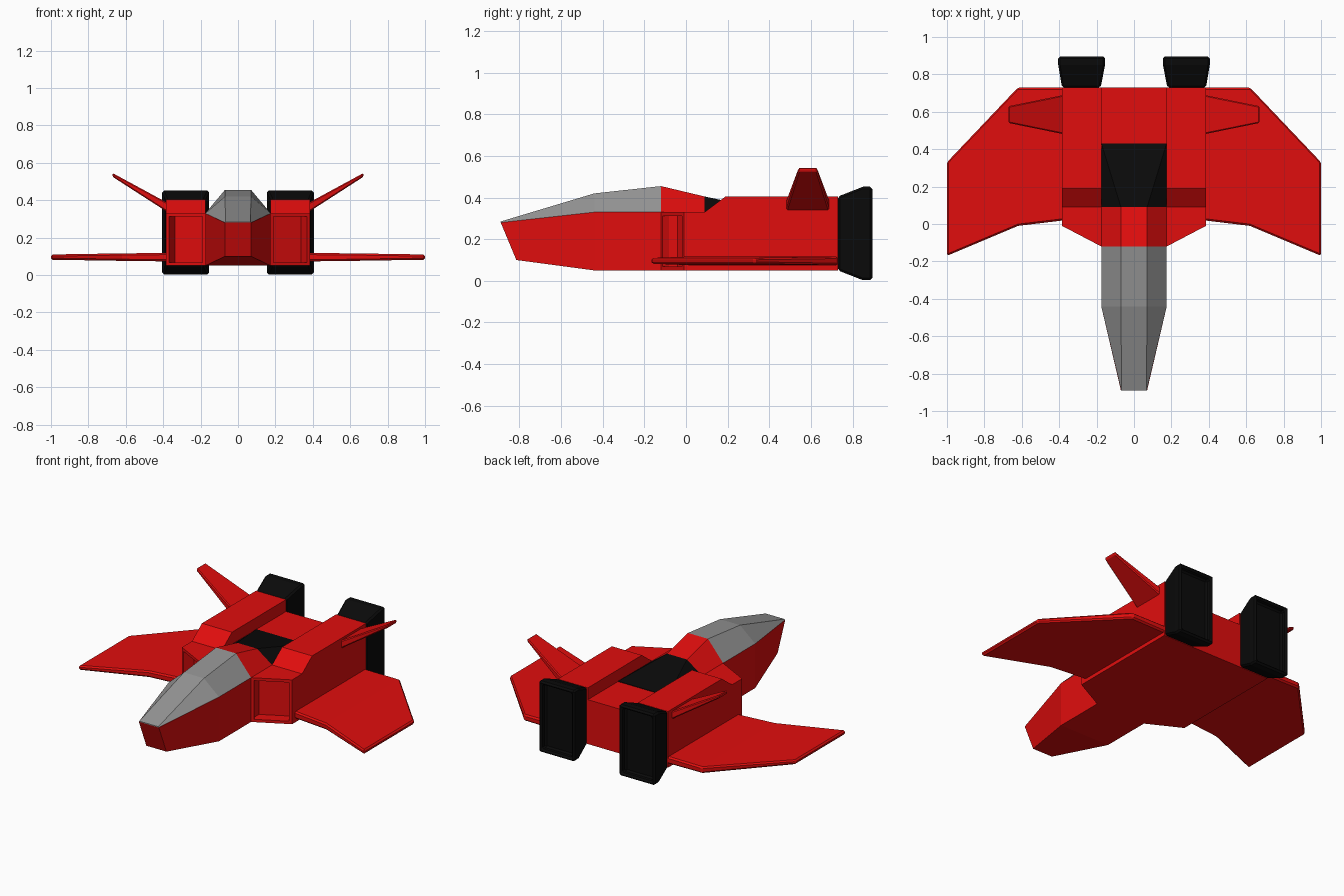
import bpy, bmesh
from mathutils import Vector

if "Cube" in bpy.data.objects:
    bpy.data.objects.remove(bpy.data.objects["Cube"])


def material(name, rgb):
    m = bpy.data.materials.new(name)
    m.diffuse_color = (*rgb, 1)
    m.use_nodes = True
    m.node_tree.nodes["Principled BSDF"].inputs["Base Color"].default_value = m.diffuse_color
    return m


RED = material("red_paint", (0.75, 0.004, 0.004))
BLACK = material("black_metal", (0.003, 0.003, 0.003))
GLASS = material("grey_glass", (0.3, 0.3, 0.3))


def loft(name, rings, mat, mirror=False, bevel=0, recess=None):
    """Skin equal-length point rings and cap both ends.
    recess = (direction, inset, depth): hollows the face pointing that way."""
    bm = bmesh.new()
    vs = [[bm.verts.new(p) for p in ring] for ring in rings]
    n = len(rings[0])
    for a, b in zip(vs, vs[1:]):
        for i in range(n):
            j = (i + 1) % n
            bm.faces.new((a[i], a[j], b[j], b[i]))
    bm.faces.new(vs[0])
    bm.faces.new(vs[-1])
    bmesh.ops.recalc_face_normals(bm, faces=bm.faces)
    if recess:
        direction, inset, depth = recess
        d = Vector(direction).normalized()
        face = max(bm.faces, key=lambda f: f.normal.dot(d))
        bmesh.ops.inset_individual(bm, faces=[face], thickness=inset)
        ext = bmesh.ops.extrude_discrete_faces(bm, faces=[face])["faces"][0]
        bmesh.ops.translate(bm, verts=ext.verts, vec=-d * depth)
    me = bpy.data.meshes.new(name)
    bm.to_mesh(me)
    bm.free()
    me.materials.append(mat)
    ob = bpy.data.objects.new(name, me)
    bpy.context.collection.objects.link(ob)
    if bevel:
        mod = ob.modifiers.new("Bevel", "BEVEL")
        mod.width, mod.segments = bevel, 1
        mod.limit_method, mod.angle_limit = "ANGLE", 0.6
    if mirror:
        ob.modifiers.new("Mirror", "MIRROR").use_mirror_merge = False
    return ob


def trapezoid(y, w0, z0, w1, z1, y_bottom=None):
    """Cross-section facing y: half-width w0 at z0, half-width w1 at z1."""
    yb = y if y_bottom is None else y_bottom
    return [(-w0, yb, z0), (w0, yb, z0), (w1, y, z1), (-w1, y, z1)]


def chord(x, y0, y1, z0, z1):
    """Cross-section facing x, for wings and fins."""
    return [(x, y0, z0), (x, y1, z0), (x, y1, z1), (x, y0, z1)]


def box_ring(y, x0, x1, z0, z1):
    return [(x0, y, z0), (x1, y, z0), (x1, y, z1), (x0, y, z1)]


# Hull with slanted, narrow nose
loft("fuselage", [trapezoid(-0.89, 0.07, 0.10, 0.07, 0.28, -0.815),
                  trapezoid(-0.44, 0.175, 0.05, 0.175, 0.33),
                  trapezoid(0.73, 0.175, 0.05, 0.175, 0.33)], RED)

# Canopy glass, red spine behind it, black rear deck
nose = trapezoid(-0.89, 0.068, 0.28, 0.066, 0.285)
front = trapezoid(-0.44, 0.175, 0.33, 0.07, 0.42)
peak = trapezoid(-0.12, 0.175, 0.33, 0.07, 0.455)
back = trapezoid(0.09, 0.175, 0.33, 0.07, 0.405)
tail = trapezoid(0.43, 0.175, 0.328, 0.174, 0.333)
loft("canopy", [nose, front, peak], GLASS)
loft("canopy_spine", [peak, back], RED)
loft("rear_deck", [back, tail], BLACK)

# Side nacelles with swept, recessed intakes
profile = [(0.73, 0.05), (0.73, 0.405), (0.19, 0.405), (0.09, 0.33)]
loft("nacelle", [[(x, y, z) for y, z in profile + [(yf, 0.33), (yf, 0.05)]]
                 for x, yf in ((0.175, -0.12), (0.385, -0.01))],
     RED, mirror=True, recess=((0.11, -0.21, 0), 0.025, 0.07))

# Exhaust nozzles, flared and hollowed at the back
loft("exhaust_nozzle", [box_ring(0.73, 0.178, 0.385, 0.05, 0.405),
                        box_ring(0.85, 0.155, 0.405, 0.003, 0.452),
                        box_ring(0.895, 0.155, 0.405, 0.003, 0.452)],
     BLACK, mirror=True, bevel=0.01, recess=((0, 1, 0), 0.03, 0.04))

# Main wings
loft("wing", [chord(0.37, 0.02, 0.73, 0.073, 0.118),
              chord(0.62, -0.01, 0.73, 0.076, 0.116),
              chord(1.0, -0.17, 0.33, 0.082, 0.11)],
     RED, mirror=True, bevel=0.009)

# Canted tail fins
loft("tail_fin", [chord(0.375, 0.48, 0.69, 0.335, 0.385),
                  chord(0.67, 0.54, 0.63, 0.525, 0.545)],
     RED, mirror=True, bevel=0.006)
